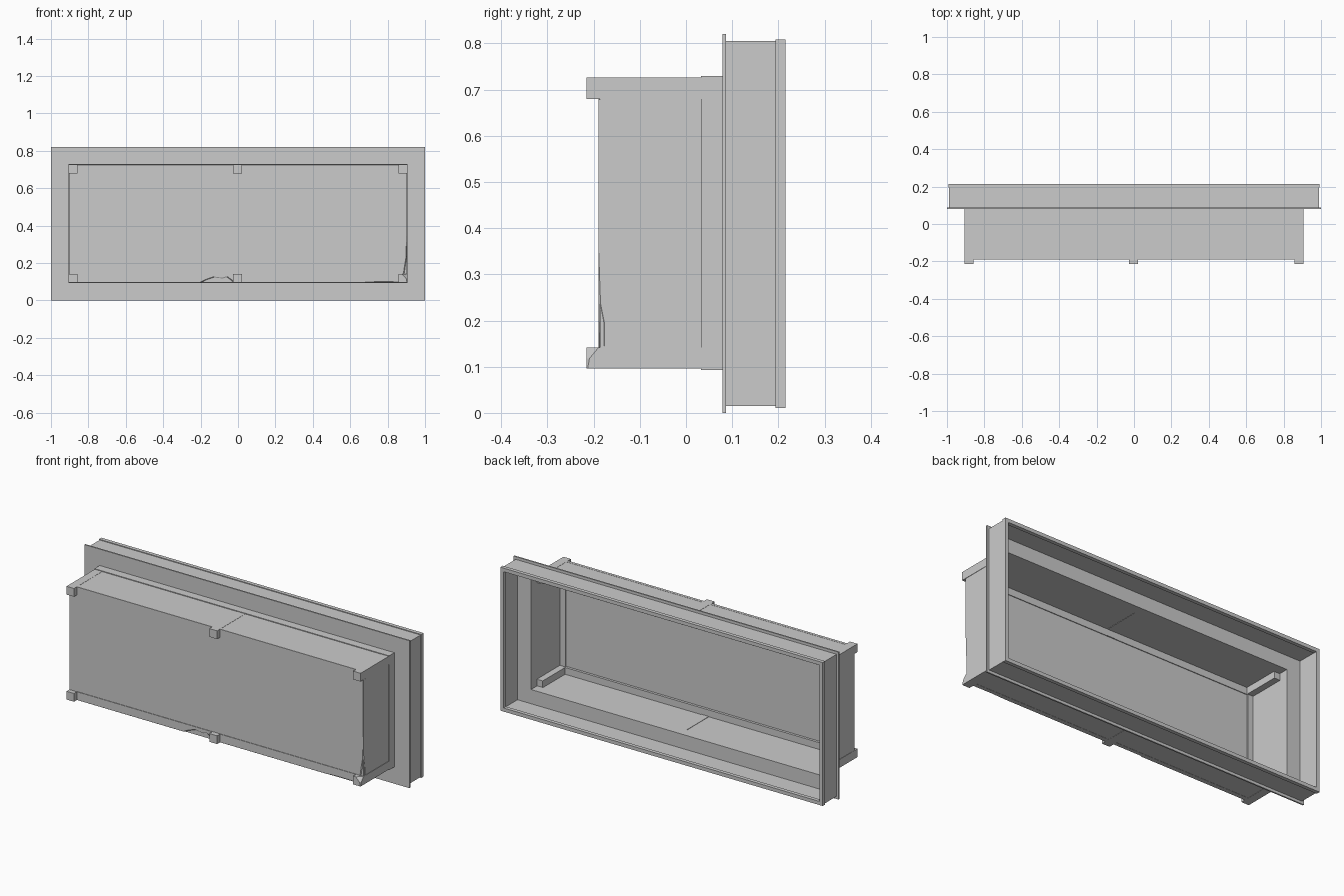
import bpy, bmesh
from mathutils import Vector

if "Cube" in bpy.data.objects:
    bpy.data.objects.remove(bpy.data.objects["Cube"])

ZB, ZT, XB = 0.096, 0.726, 0.905     # outer limits of the front box
BAR = 0.046                          # thickness of the box edging
YF, YB = -0.19, 0.033                # front and rear of the box edging


def finish(name, bm):
    bmesh.ops.recalc_face_normals(bm, faces=bm.faces)
    mesh = bpy.data.meshes.new(name)
    bm.to_mesh(mesh)
    bm.free()
    ob = bpy.data.objects.new(name, mesh)
    bpy.context.collection.objects.link(ob)
    return ob


def box(name, x, y, z):
    bm = bmesh.new()
    bmesh.ops.create_cube(bm, size=1)
    for v in bm.verts:
        v.co = [(r[0] + r[1]) / 2 + c * (r[1] - r[0]) for c, r in zip(v.co, (x, y, z))]
    return finish(name, bm)


def frame(name, outer, inner, y0, y1):
    """Rectangular ring; outer and inner are (half width, bottom, top)."""
    bm = bmesh.new()
    loops = []
    for (w, b, t), y in ((outer, y0), (outer, y1), (inner, y1), (inner, y0)):
        loops.append([bm.verts.new((x, y, z)) for x, z in ((-w, b), (w, b), (w, t), (-w, t))])
    for k in range(4):
        a, b = loops[k], loops[(k + 1) % 4]
        for i in range(4):
            j = (i + 1) % 4
            bm.faces.new((a[i], a[j], b[j], b[i]))
    return finish(name, bm)


def chipped_bar(name, stations, origin, along, side, width, depth):
    """Bar with its outer front edge knocked off by (side, depth) at each station."""
    bm = bmesh.new()
    origin, along, side = Vector(origin), Vector(along), Vector(side)
    back = Vector((0, 1, 0))
    rings = []
    for pos, cs, cd in stations:
        pts = ((cs, 0), (width, 0), (width, depth), (0, depth), (0, cd))
        rings.append([bm.verts.new(origin + along * pos + side * s + back * d) for s, d in pts])
    for a, b in zip(rings, rings[1:]):
        for i in range(5):
            j = (i + 1) % 5
            bm.faces.new((a[i], a[j], b[j], b[i]))
    bm.faces.new(rings[0])
    bm.faces.new(rings[-1])
    return finish(name, bm)


# Rear housing: mounting flange, thin surround and rear lip
frame("mounting_flange", (1.0, 0.0, 0.82), (XB - 0.012, ZB + 0.01, ZT - 0.01), 0.079, 0.087)
frame("rear_surround", (0.988, 0.015, 0.805), (0.976, 0.027, 0.793), 0.087, 0.194)
frame("rear_lip", (0.992, 0.011, 0.809), (0.972, 0.031, 0.789), 0.194, 0.215)

# Collar joining the box to the flange
frame("box_collar", (XB + 0.002, ZB - 0.003, ZT + 0.003), (XB - 0.012, ZB + 0.01, ZT - 0.01), YB, 0.079)

# Box shell and front panel
frame("box_shell", (XB - 0.002, ZB + 0.001, ZT - 0.001), (XB - 0.010, ZB + 0.008, ZT - 0.008), YF + 0.004, YB)
box("front_panel", (-XB + 0.01, XB - 0.01), (YF + 0.003, YF + 0.012), (ZB + 0.008, ZT - 0.008))

# Corner rails running front to back; the lower right one is chipped
for sx, side in ((-1, "left"), (1, "right")):
    xs = sorted((sx * XB, sx * (XB - BAR)))
    box("upper_rail_" + side, xs, (-0.215, YB), (ZT - BAR, ZT))
    if sx < 0:
        box("lower_rail_" + side, xs, (-0.215, YB), (ZB, ZB + BAR))
chipped_bar("lower_rail_right",
            [(0, 0.002, 0.002), (0.022, 0.006, 0.006), (BAR, 0.03, 0.026)],
            (XB, -0.215, ZB), (0, 0, 1), (-1, 0, 0), BAR, YB + 0.215)

# Centre brackets, each with a shallow strap along the box
for name, z, strap in (("upper", (ZT - BAR, ZT), (ZT - 0.01, ZT)),
                       ("lower", (ZB, ZB + BAR), (ZB, ZB + 0.01))):
    box(name + "_centre_block", (-0.026, 0.022), (-0.215, -0.172), z)
    box(name + "_centre_strap", (-0.026, 0.022), (-0.172, YB), strap)

# Front edging bars, with worn and broken stretches
x0, xl = -XB + BAR, 2 * (XB - BAR)
n = 0.0005
upper = [(0, n, n), (xl, n, n)]
lower = [(0, n, n), (0.655, n, n), (0.685, 0.016, 0.014), (0.73, 0.032, 0.022),
         (0.775, 0.026, 0.016), (0.80, 0.034, 0.02), (0.835, 0.008, 0.008),
         (0.86, n, n), (1.52, n, n), (1.60, 0.005, 0.004), (xl, 0.004, 0.003)]
post = [(0, 0.02, 0.014), (0.055, 0.012, 0.013), (0.095, 0.005, 0.005),
        (0.15, 0.006, 0.003), (0.22, n, n), (0.537, n, n)]
chipped_bar("upper_front_bar", upper, (x0, YF, ZT), (1, 0, 0), (0, 0, -1), BAR, 0.016)
chipped_bar("lower_front_bar", lower, (x0, YF, ZB), (1, 0, 0), (0, 0, 1), BAR, 0.026)
chipped_bar("right_front_post", post, (XB - 0.001, YF, ZB + BAR), (0, 0, 1), (-1, 0, 0), 0.042, 0.02)
box("left_front_post", (-XB + 0.001, -XB + 0.043), (YF, YF + 0.02), (ZB + BAR, ZT - BAR))
